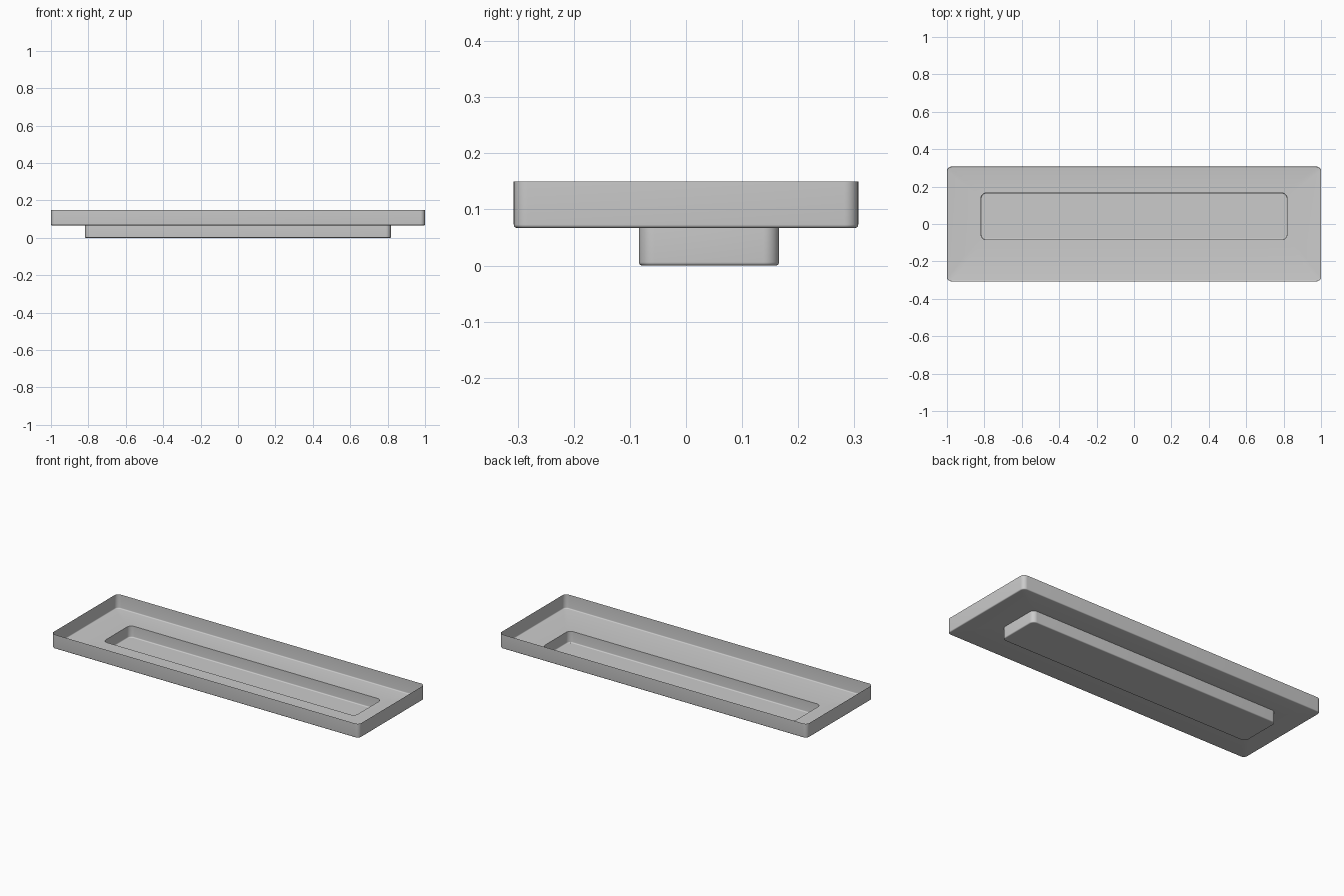
import bpy, bmesh
from math import sin, cos, pi

if "Cube" in bpy.data.objects:
    bpy.data.objects.remove(bpy.data.objects["Cube"])

SEG = 8      # corner segments
FIL = 5      # floor fillet segments


def rounded_loop(bm, hx, hy, cy, r, z):
    """Closed rounded-rectangle ring of vertices."""
    ring = []
    for k, (sx, sy) in enumerate(((1, 1), (-1, 1), (-1, -1), (1, -1))):
        for i in range(SEG + 1):
            a = (k + i / SEG) * pi / 2
            ring.append(bm.verts.new((sx * (hx - r) + r * cos(a),
                                      cy + sy * (hy - r) + r * sin(a), z)))
    return ring


def basin(bm, hx, hy, cy, r, top, bottom, fillet):
    """Wall rings from the rim down through a rounded floor edge."""
    rings = [rounded_loop(bm, hx, hy, cy, r, top)]
    for i in range(FIL + 1):
        a = i / FIL * pi / 2
        d = fillet * (1 - cos(a))
        rings.append(rounded_loop(bm, hx - d, hy - d, cy, r - d,
                                  bottom + fillet * (1 - sin(a))))
    return rings


bm = bmesh.new()
# Outer tray, then the off-centre recess sunk into its floor
rings = basin(bm, 1.0, 0.307, 0.0, 0.025, 0.15, 0.067, 0.006)
rings += basin(bm, 0.818, 0.125, 0.041, 0.028, 0.067, 0.0, 0.006)
for a, b in zip(rings, rings[1:]):
    n = len(a)
    for i in range(n):
        j = (i + 1) % n
        bm.faces.new((a[i], b[i], b[j], a[j]))
# Recess floor
bm.faces.new(rings[-1])

# Thin sheet: interior-facing normals (visible side of the open tray)
if bm.faces[:][-1].normal.z < 0:
    bmesh.ops.reverse_faces(bm, faces=bm.faces[:])

mesh = bpy.data.meshes.new("stepped_tray")
bm.to_mesh(mesh)
bm.free()
tray = bpy.data.objects.new("stepped_tray", mesh)
bpy.context.collection.objects.link(tray)
bpy.context.view_layer.objects.active = tray
tray.select_set(True)
bpy.ops.object.shade_smooth_by_angle(angle=pi / 6)
